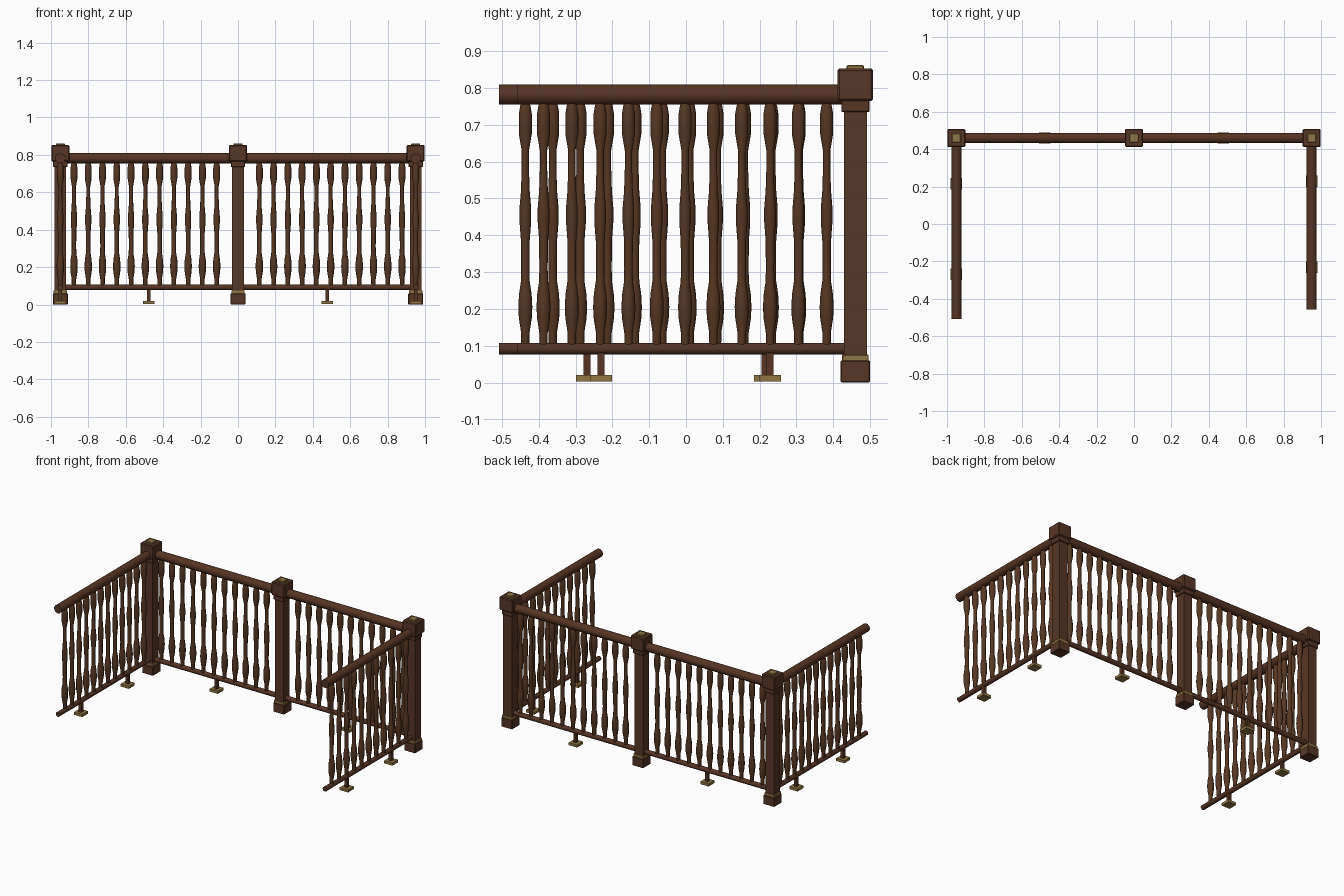
import bpy, bmesh, math
from mathutils import Vector

if "Cube" in bpy.data.objects:
    bpy.data.objects.remove(bpy.data.objects["Cube"])


def material(name, rgb):
    m = bpy.data.materials.new(name)
    m.diffuse_color = (*rgb, 1)
    m.use_nodes = True
    m.node_tree.nodes["Principled BSDF"].inputs["Base Color"].default_value = m.diffuse_color
    return m


POST_WOOD = material("post wood", (0.095, 0.037, 0.020))
RAIL_WOOD = material("rail wood", (0.092, 0.035, 0.018))
SPINDLE_WOOD = material("spindle wood", (0.092, 0.038, 0.017))
BRASS = material("old brass", (0.28, 0.18, 0.06))


def add_object(name, mesh, mat, smooth=False):
    mesh.materials.append(mat)
    ob = bpy.data.objects.new(name, mesh)
    bpy.context.collection.objects.link(ob)
    if smooth:
        bpy.ops.object.select_all(action='DESELECT')
        bpy.context.view_layer.objects.active = ob
        ob.select_set(True)
        bpy.ops.object.shade_smooth_by_angle(angle=math.radians(50))
    return ob


def box(name, x, y, z0, z1, half, mat, bevel=0.0):
    """Square block centred on x, y between two heights."""
    bm = bmesh.new()
    bmesh.ops.create_cube(bm, size=1)
    for v in bm.verts:
        v.co = Vector((x + v.co.x * 2 * half, y + v.co.y * 2 * half,
                       z0 + (v.co.z + 0.5) * (z1 - z0)))
    if bevel:
        bmesh.ops.bevel(bm, geom=bm.edges[:], offset=bevel, segments=1,
                        affect='EDGES')
    mesh = bpy.data.meshes.new(name)
    bm.to_mesh(mesh)
    bm.free()
    return add_object(name, mesh, mat)


def rail(name, a, b, radius):
    """Round bar between two points."""
    a, b = Vector(a), Vector(b)
    bm = bmesh.new()
    bmesh.ops.create_cone(bm, cap_ends=True, segments=14, radius1=radius,
                          radius2=radius, depth=(b - a).length)
    turn = (b - a).to_track_quat('Z', 'Y')
    for v in bm.verts:
        v.co = turn @ v.co + (a + b) / 2
    mesh = bpy.data.meshes.new(name)
    bm.to_mesh(mesh)
    bm.free()
    return add_object(name, mesh, RAIL_WOOD, True)


# Turned spindle outline: (radius, height)
PROFILE = [(0.010, 0.095), (0.012, 0.11), (0.012, 0.135), (0.0185, 0.175),
           (0.020, 0.205), (0.018, 0.24), (0.0125, 0.275), (0.012, 0.31),
           (0.0125, 0.385), (0.0165, 0.435), (0.0165, 0.475), (0.0125, 0.52),
           (0.0105, 0.58), (0.0105, 0.63), (0.0185, 0.675), (0.0185, 0.73),
           (0.015, 0.75), (0.012, 0.76)]
SIDES = 10


def spindle_mesh():
    bm = bmesh.new()
    rings = [[bm.verts.new((r * math.cos(2 * math.pi * i / SIDES),
                            r * math.sin(2 * math.pi * i / SIDES), z))
              for i in range(SIDES)] for r, z in PROFILE]
    for lo, hi in zip(rings, rings[1:]):
        for i in range(SIDES):
            j = (i + 1) % SIDES
            bm.faces.new((lo[i], lo[j], hi[j], hi[i]))
    bm.faces.new(rings[0][::-1])
    bm.faces.new(rings[-1])
    mesh = bpy.data.meshes.new("spindle")
    bm.to_mesh(mesh)
    bm.free()
    return mesh


first = add_object("spindle", spindle_mesh(), SPINDLE_WOOD, True)
SPINDLE = first.data
bpy.data.objects.remove(first)


def spindle_row(name, start, step, count):
    for i in range(count):
        ob = bpy.data.objects.new(f"{name}_{i}", SPINDLE)
        ob.location = (start[0] + step[0] * i, start[1] + step[1] * i, 0)
        bpy.context.collection.objects.link(ob)


def support(name, x, y):
    box(name + "_stem", x, y, 0.018, 0.085, 0.010, RAIL_WOOD)
    box(name + "_foot", x, y, 0.003, 0.020, 0.030, BRASS)


TOP_Z, TOP_R = 0.782, 0.0275
LOW_Z, LOW_R = 0.092, 0.0155
BACK, SIDE = 0.460, 0.950

# Posts with base, brass band, shaft, collar, cap and brass plate
for label, x in (("left", -SIDE), ("middle", 0), ("right", SIDE)):
    box(label + "_post_base", x, BACK, 0.0, 0.060, 0.040, POST_WOOD, 0.003)
    box(label + "_post_band", x, BACK, 0.058, 0.076, 0.036, BRASS, 0.002)
    box(label + "_post_shaft", x, BACK, 0.070, 0.745, 0.031, POST_WOOD)
    box(label + "_post_collar", x, BACK, 0.735, 0.770, 0.038, POST_WOOD, 0.002)
    box(label + "_post_cap", x, BACK, 0.765, 0.853, 0.048, POST_WOOD, 0.005)
    box(label + "_post_plate", x, BACK, 0.850, 0.862, 0.024, BRASS, 0.003)

# Two back bays
for label, s in (("back_left", -1), ("back_right", 1)):
    for part, z, r in (("top_rail", TOP_Z, TOP_R), ("low_rail", LOW_Z, LOW_R)):
        rail(f"{label}_{part}", (s * 0.02, BACK, z), (s * 0.93, BACK, z), r)
    spindle_row(label + "_spindle", (s * 0.114, BACK), (s * 0.0763, 0), 11)
    support(label + "_support", s * 0.477, BACK)

# Open-ended side bays, the left one slightly longer
for label, x, end, step, count, feet in (
        ("left", -SIDE, -0.508, 0.0744, 12, (-0.269, 0.215)),
        ("right", SIDE, -0.458, 0.0769, 11, (-0.231, 0.228))):
    for part, z, r in (("top_rail", TOP_Z, TOP_R), ("low_rail", LOW_Z, LOW_R)):
        rail(f"{label}_{part}", (x, end, z), (x, BACK - 0.02, z), r)
    spindle_row(label + "_spindle", (x, 0.382), (0, -step), count)
    for i, y in enumerate(feet):
        support(f"{label}_support_{i}", x, y)
